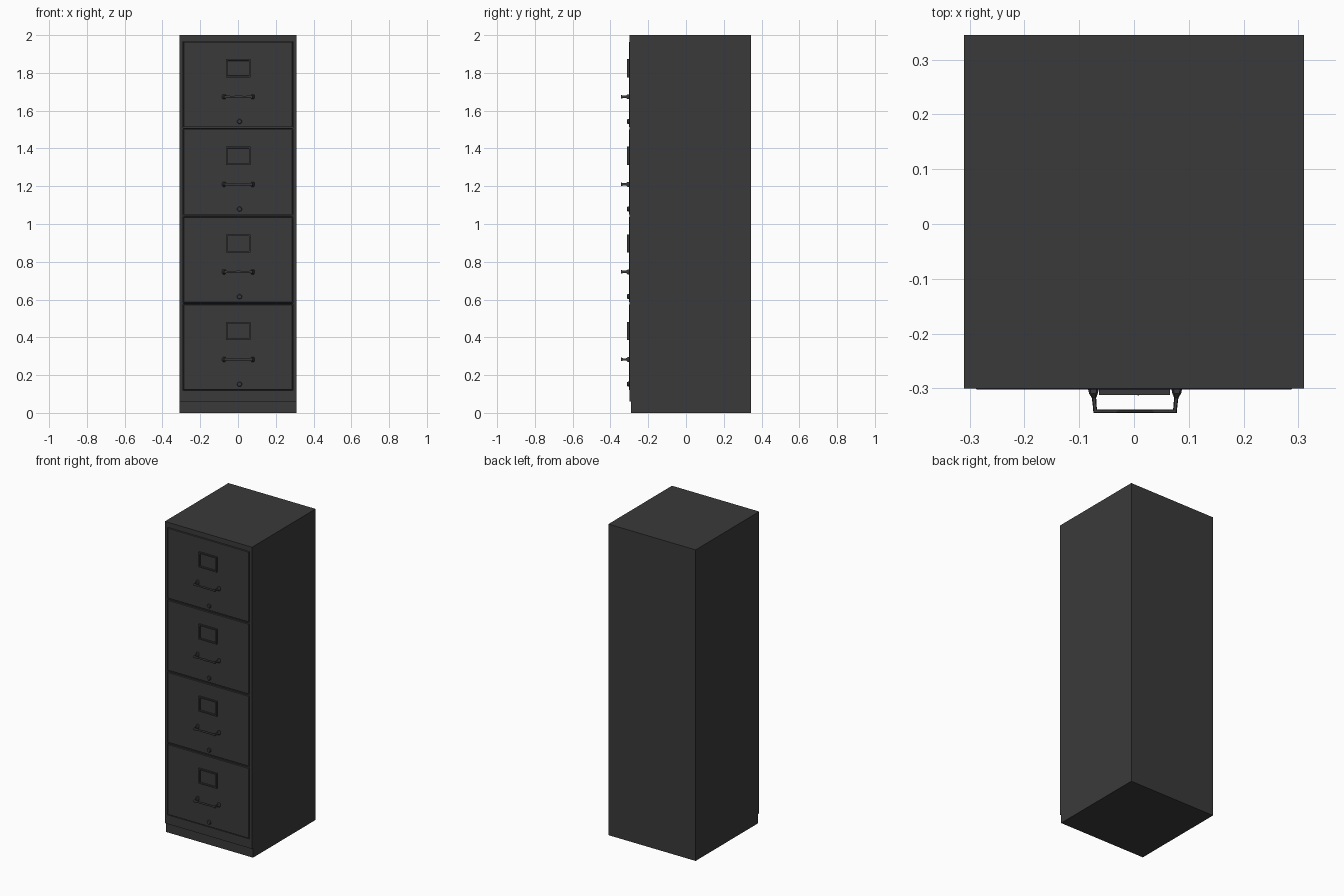
import bpy, bmesh, math
from mathutils import Matrix, Vector

if "Cube" in bpy.data.objects:
    bpy.data.objects.remove(bpy.data.objects["Cube"])

paint = bpy.data.materials.new("dark_grey_paint")
paint.diffuse_color = (0.042, 0.042, 0.042, 1)
paint.use_nodes = True
paint.node_tree.nodes["Principled BSDF"].inputs["Base Color"].default_value = paint.diffuse_color

FRONT = -0.30           # cabinet front plane
PITCH, HEIGHT = 0.4635, 0.452
BOTTOMS = [0.122 + PITCH * i for i in range(4)]


def finish(name, bm, smooth=False):
    bmesh.ops.recalc_face_normals(bm, faces=bm.faces[:])
    me = bpy.data.meshes.new(name)
    bm.to_mesh(me)
    bm.free()
    ob = bpy.data.objects.new(name, me)
    bpy.context.collection.objects.link(ob)
    me.materials.append(paint)
    if smooth:
        bpy.ops.object.select_all(action='DESELECT')
        ob.select_set(True)
        bpy.context.view_layer.objects.active = ob
        bpy.ops.object.shade_smooth_by_angle(angle=math.radians(35))
    return ob


def add_box(bm, lo, hi):
    lo, hi = Vector(lo), Vector(hi)
    m = Matrix.Translation((lo + hi) / 2) @ Matrix.Diagonal((*(hi - lo), 1))
    return bmesh.ops.create_cube(bm, size=1, matrix=m)["verts"]


def add_cylinder(bm, x, z, radius1, radius2, y0, y1):
    m = Matrix.Translation((x, (y0 + y1) / 2, z)) @ Matrix.Rotation(math.pi / 2, 4, 'X')
    bmesh.ops.create_cone(bm, cap_ends=True, segments=20, radius1=radius1,
                          radius2=radius2, depth=abs(y1 - y0), matrix=m)


# Cabinet body: side profile with a set-back plinth, extruded across
bm = bmesh.new()
profile = [(-0.29, 0), (0.345, 0), (0.345, 2), (FRONT, 2), (FRONT, 0.06), (-0.29, 0.06)]
face = bm.faces.new([bm.verts.new((-0.31, y, z)) for y, z in profile])
ext = bmesh.ops.extrude_face_region(bm, geom=[face])["geom"]
bmesh.ops.translate(bm, vec=(0.62, 0, 0), verts=[v for v in ext if isinstance(v, bmesh.types.BMVert)])
body = finish("cabinet_body", bm)

# Shallow drawer openings cut into the front
bm = bmesh.new()
for z in BOTTOMS:
    add_box(bm, (-0.292, -0.35, z - 0.003), (0.292, FRONT + 0.015, z + HEIGHT + 0.003))
cutter = finish("opening_cutter", bm)
cutter.hide_render = True
cutter.hide_set(True)
mod = body.modifiers.new("openings", 'BOOLEAN')
mod.operation, mod.solver, mod.object = 'DIFFERENCE', 'EXACT', cutter


def drawer_front(name, z):
    bm = bmesh.new()
    add_box(bm, (-0.289, FRONT - 0.002, z), (0.289, FRONT + 0.015, z + HEIGHT))
    edges = [e for e in bm.edges if all(v.co.y < FRONT for v in e.verts)]
    bmesh.ops.bevel(bm, geom=edges, offset=0.002, segments=1, affect='EDGES')
    finish(name, bm)


def label_holder(name, z):
    bm = bmesh.new()
    add_box(bm, (-0.064, -0.312, z - 0.048), (0.066, FRONT, z + 0.048))
    bm.normal_update()
    face = min(bm.faces, key=lambda f: f.calc_center_median().y)
    bmesh.ops.inset_region(bm, faces=[face], thickness=0.011)
    bmesh.ops.inset_region(bm, faces=[face], thickness=0.001, depth=0)
    bmesh.ops.translate(bm, vec=(0, 0.008, 0), verts=face.verts[:])
    finish(name, bm)


# Half of the pull: (x, y, half width, half height, section angle in degrees)
HALF_PULL = [(0.076, FRONT, 0.010, 0.013, 0), (0.076, -0.309, 0.008, 0.013, 0),
             (0.075, -0.317, 0.004, 0.006, 0), (0.0735, -0.333, 0.0035, 0.006, 0),
             (0.0725, -0.3415, 0.0049, 0.009, 45), (0.060, -0.3415, 0.0035, 0.006, 90),
             (0.030, -0.3415, 0.003, 0.005, 90), (0.0, -0.3415, 0.003, 0.0065, 90)]


def drawer_pull(name, z):
    stations = HALF_PULL + [(-x, y, w, h, 180 - a) for x, y, w, h, a in HALF_PULL[-2::-1]]
    bm = bmesh.new()
    rings = []
    for x, y, w, h, a in stations:
        # Section leans outwards at the corners, flattens along the bar
        dx, dy = math.cos(math.radians(a)) * w, -math.sin(math.radians(a)) * w
        c = 0.6
        outline = [(1, c), (c, 1), (-c, 1), (-1, c), (-1, -c), (-c, -1), (c, -1), (1, -c)]
        rings.append([bm.verts.new((x + 0.002 + dx * s, y + dy * s, z + h * t)) for s, t in outline])
    for a, b in zip(rings, rings[1:]):
        for i in range(8):
            j = (i + 1) % 8
            bm.faces.new((a[i], a[j], b[j], b[i]))
    bm.faces.new(rings[0])
    bm.faces.new(rings[-1])
    finish(name, bm, smooth=True)


def drawer_lock(name, z):
    bm = bmesh.new()
    add_cylinder(bm, 0.008, z, 0.013, 0.013, FRONT, -0.308)
    add_cylinder(bm, 0.008, z, 0.013, 0.010, -0.308, -0.312)
    add_box(bm, (0.0068, -0.3125, z - 0.006), (0.0092, -0.311, z + 0.006))
    finish(name, bm, smooth=True)


for i, z in enumerate(BOTTOMS, 1):
    drawer_front(f"drawer_front_{i}", z)
    label_holder(f"label_holder_{i}", z + 0.312)
    drawer_pull(f"drawer_pull_{i}", z + 0.161)
    drawer_lock(f"drawer_lock_{i}", z + 0.030)
